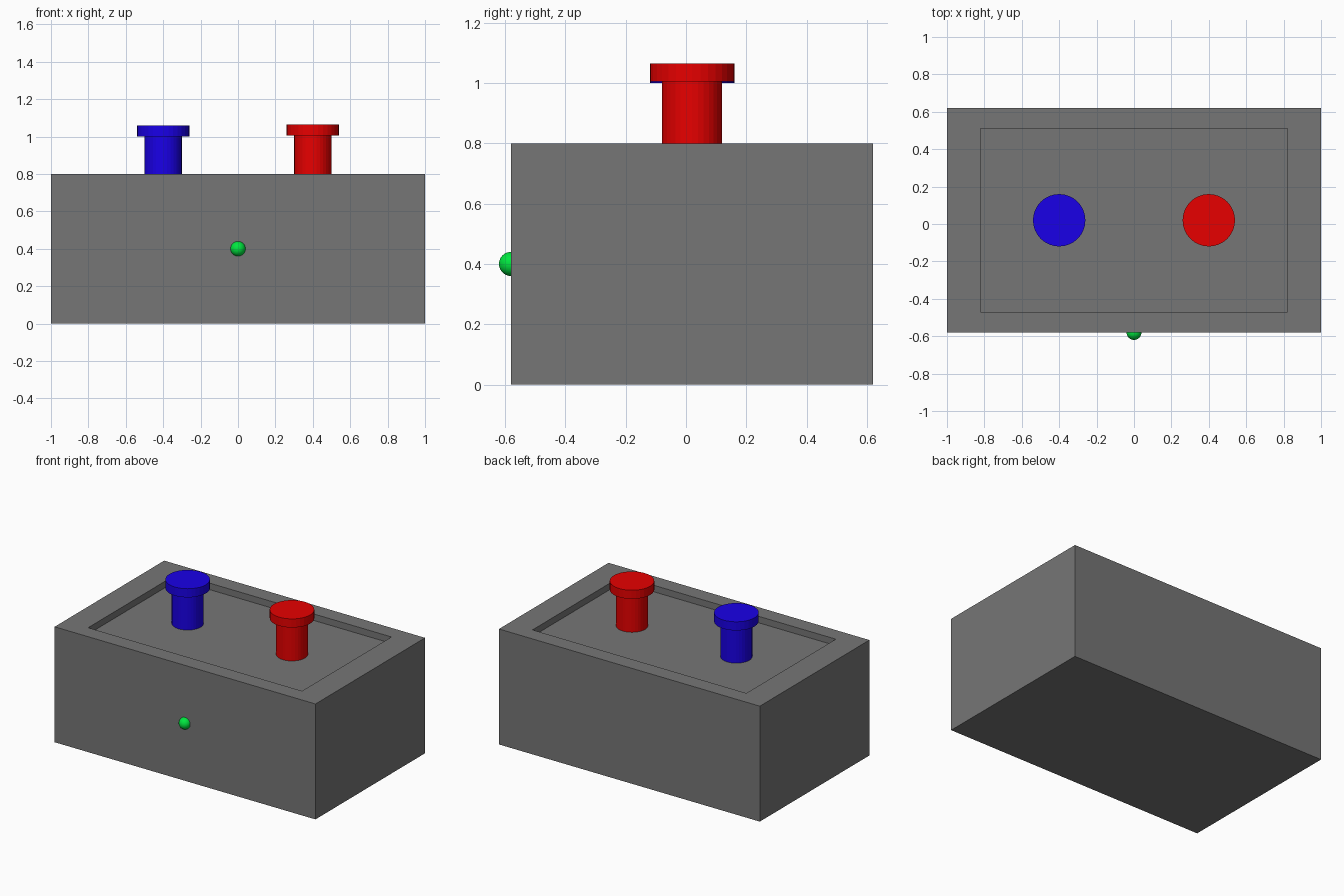
import bpy, bmesh
from mathutils import Matrix, Vector

if "Cube" in bpy.data.objects:
    bpy.data.objects.remove(bpy.data.objects["Cube"])

CY = 0.02        # body centre in y
FLOOR = 0.755    # recess floor height


def material(name, rgb):
    m = bpy.data.materials.new(name)
    m.diffuse_color = (*rgb, 1.0)
    m.use_nodes = True
    m.node_tree.nodes["Principled BSDF"].inputs["Base Color"].default_value = m.diffuse_color
    return m


def add_object(name, bm, mat):
    mesh = bpy.data.meshes.new(name)
    bm.to_mesh(mesh)
    bm.free()
    mesh.materials.append(mat)
    obj = bpy.data.objects.new(name, mesh)
    bpy.context.collection.objects.link(obj)
    return obj


def cylinder(name, x, radius, z0, z1, mat):
    bm = bmesh.new()
    bmesh.ops.create_cone(bm, cap_ends=True, segments=32, radius1=radius, radius2=radius,
                          depth=z1 - z0, matrix=Matrix.Translation((x, CY, (z0 + z1) / 2)))
    return add_object(name, bm, mat)


grey = material("dark_grey", (0.18, 0.18, 0.18))
red = material("red", (0.8, 0.0, 0.0))
blue = material("blue", (0.01, 0.0, 0.8))
green = material("green", (0.0, 0.8, 0.05))

# Case: box with a shallow rectangular recess in the top
bm = bmesh.new()
bmesh.ops.create_cube(bm, size=1, matrix=Matrix.Translation((0, CY, 0.4))
                      @ Matrix.Diagonal((2.0, 1.2, 0.8, 1)))
top = max(bm.faces, key=lambda f: f.calc_center_median().z)
# first inset makes the rim, second the recess floor inside its vertical wall
bmesh.ops.inset_region(bm, faces=[top], thickness=0.1)
for v in top.verts:
    v.co.x = 0.82 if v.co.x > 0 else -0.82
    v.co.y = CY + (0.49 if v.co.y > CY else -0.49)
floor = bmesh.ops.extrude_discrete_faces(bm, faces=[top])["faces"][0]
bmesh.ops.translate(bm, verts=floor.verts, vec=Vector((0, 0, FLOOR - 0.8)))
add_object("case", bm, grey)

# Terminals: post and wider cap
for label, x, mat, z in (("blue", -0.4, blue, 1.0), ("red", 0.4, red, 1.005)):
    cylinder(label + "_post", x, 0.1, FLOOR - 0.05, z + 0.02, mat)
    cylinder(label + "_cap", x, 0.14, z, z + 0.06, mat)

# Indicator light on the front
bm = bmesh.new()
bmesh.ops.create_uvsphere(bm, u_segments=32, v_segments=16, radius=0.04,
                          matrix=Matrix.Translation((0, CY - 0.6, 0.4)))
for f in bm.faces:
    f.smooth = True
add_object("indicator_light", bm, green)
